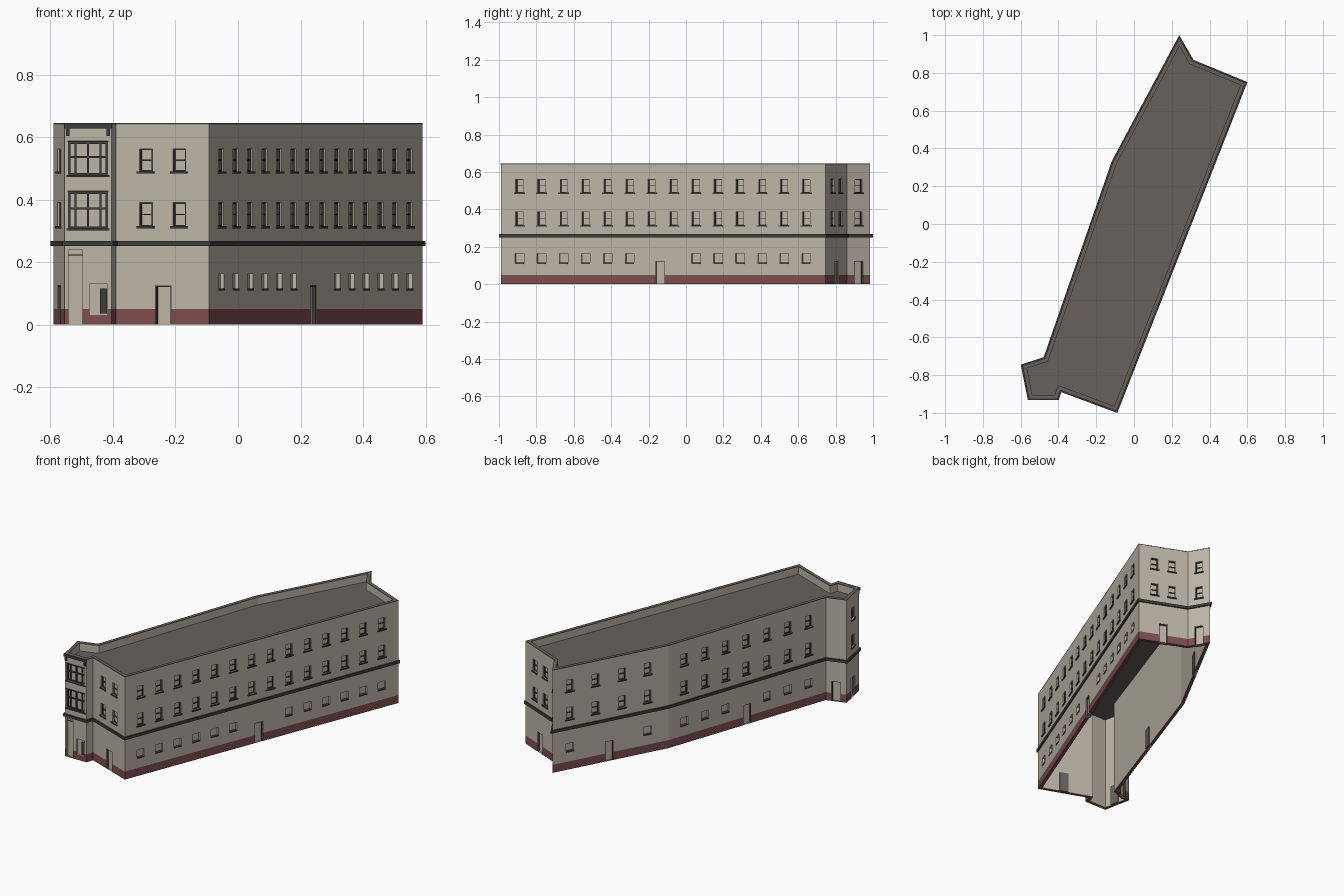
import bpy, bmesh
from mathutils import Vector

if "Cube" in bpy.data.objects:
    bpy.data.objects.remove(bpy.data.objects["Cube"])


def material(name, rgb):
    m = bpy.data.materials.new(name)
    m.use_nodes = True
    m.diffuse_color = (*rgb, 1)
    m.node_tree.nodes["Principled BSDF"].inputs["Base Color"].default_value = (*rgb, 1)
    return m


WALL = material("beige render", (0.51, 0.465, 0.39))
BASE = material("red plinth", (0.21, 0.075, 0.08))
ROOF = material("grey roof", (0.135, 0.12, 0.11))
TRIM = material("dark trim", (0.05, 0.048, 0.043))

TOP, ROOF_Z, PLINTH, THICK, RECESS = 0.645, 0.595, 0.05, 0.02, 0.013

# Footprint, counter-clockwise from the front corner
OUTLINE = [Vector(p) for p in (
    (-0.093, -0.99), (0.59, 0.747), (0.31, 0.862), (0.24, 0.983), (-0.11, 0.33),
    (-0.472, -0.712), (-0.59, -0.75), (-0.555, -0.925), (-0.405, -0.925), (-0.39, -0.88))]
N = len(OUTLINE)


def finish(name, bm, mats):
    bmesh.ops.remove_doubles(bm, verts=bm.verts, dist=1e-5)
    me = bpy.data.meshes.new(name)
    bm.to_mesh(me)
    bm.free()
    for m in mats:
        me.materials.append(m)
    ob = bpy.data.objects.new(name, me)
    bpy.context.collection.objects.link(ob)
    return ob


def face(bm, pts, mat=0):
    f = bm.faces.new([bm.verts.new(p) for p in pts])
    f.material_index = mat
    return f


def offset(dist):
    """Mitred copy of the outline, positive outwards."""
    pts = []
    for i, p in enumerate(OUTLINE):
        a = (p - OUTLINE[i - 1]).normalized()
        b = (OUTLINE[(i + 1) % N] - p).normalized()
        n1, n2 = Vector((a.y, -a.x)), Vector((b.y, -b.x))
        pts.append(p + (n1 + n2) * dist / (1 + n1.dot(n2)))
    return pts


def ring(name, out, inn, z0, z1, mat):
    bm = bmesh.new()
    o, n = offset(out), offset(inn)
    for i in range(N):
        j = (i + 1) % N
        loop = [(o, z0), (o, z1), (n, z1), (n, z0)]
        for k in range(4):
            (p, za), (q, zb) = loop[k], loop[(k + 1) % 4]
            face(bm, [(*p[i], za), (*p[j], za), (*q[j], zb), (*q[i], zb)])
    return finish(name, bm, [mat])


class Wall:
    """Places things by distance along the wall, outward depth and height."""

    def __init__(self, i):
        self.a = OUTLINE[i]
        d = OUTLINE[(i + 1) % N] - self.a
        self.length = d.length
        self.t = d.normalized()
        self.n = Vector((self.t.y, -self.t.x))
        self.holes = []

    def at(self, u, d, z):
        p = self.a + self.t * u + self.n * d
        return (p.x, p.y, z)

    def box(self, bm, u0, u1, d0, d1, z0, z1):
        v = [bm.verts.new(self.at(u, d, z)) for z in (z0, z1)
             for u, d in ((u0, d1), (u0, d0), (u1, d0), (u1, d1))]
        for q in ((3, 2, 1, 0), (4, 5, 6, 7), (0, 1, 5, 4), (1, 2, 6, 5), (2, 3, 7, 6), (3, 0, 4, 7)):
            bm.faces.new([v[k] for k in q])

    def build(self, bm):
        us = sorted({0, self.length} | {u for h in self.holes for u in h[:2]})
        zs = sorted({0, PLINTH, TOP} | {z for h in self.holes for z in h[2:]})
        for u0, u1 in zip(us, us[1:]):
            for z0, z1 in zip(zs, zs[1:]):
                u, z = (u0 + u1) / 2, (z0 + z1) / 2
                if not any(h[0] < u < h[1] and h[2] < z < h[3] for h in self.holes):
                    face(bm, [self.at(u0, 0, z0), self.at(u1, 0, z0),
                              self.at(u1, 0, z1), self.at(u0, 0, z1)], int(z < PLINTH))
        for u0, u1, z0, z1 in self.holes:
            c = [(u0, z0), (u1, z0), (u1, z1), (u0, z1)]
            face(bm, [self.at(u, -RECESS, z) for u, z in c])
            for k in range(4):
                (ua, za), (ub, zb) = c[k], c[(k + 1) % 4]
                face(bm, [self.at(ua, 0, za), self.at(ub, 0, zb),
                          self.at(ub, -RECESS, zb), self.at(ua, -RECESS, za)])


walls = [Wall(i) for i in range(N)]
frames, sills, door_frames, door_backs = (bmesh.new() for _ in range(4))


def bars(w, bm, u0, u1, z0, z1, b, uprights=(), rails=()):
    """Frame with optional uprights and rails at fractions of the opening."""
    d0, d1 = -RECESS, -0.006
    for u in [u0, u1 - b] + [u0 + (u1 - u0) * f - b / 2 for f in uprights]:
        w.box(bm, u, u + b, d0, d1, z0, z1)
    for z in [z0, z1 - b] + [z0 + (z1 - z0) * f - b / 2 for f in rails]:
        w.box(bm, u0, u1, d0, d1, z, z + b)


def sash_window(w, t, z0, z1):
    u, h = t * w.length, 0.022
    h = min(h, w.length * 0.25)
    w.holes.append((u - h, u + h, z0, z1))
    bars(w, frames, u - h, u + h, z0, z1, 0.004, rails=(0.5,))
    w.box(sills, u - h - 0.007, u + h + 0.007, -RECESS, 0.007, z0 - 0.007, z0)


def low_window(w, t):
    u, h = t * w.length, 0.025
    w.holes.append((u - h, u + h, 0.11, 0.163))
    w.box(sills, u - h, u + h, -RECESS, 0.004, 0.109, 0.115)


def door(w, t, h=0.027):
    u, z = t * w.length, 0.125
    w.holes.append((u - h, u + h, 0, z))
    for a, b, z0 in ((-h, 0.003 - h, 0), (h - 0.003, h, 0), (-h, h, z - 0.004)):
        w.box(door_frames, u + a, u + b, -RECESS, -0.002, z0, z)
    w.box(door_backs, u - h, u + h, -THICK - 0.006, -THICK + 0.002, 0, z)


def spread(a, b, n):
    return [a + (b - a) * i / (n - 1) for i in range(n)]


# Per wall: upper windows, ground windows, doors
long_side, back_side = spread(0.0575, 0.94, 14), spread(0.1, 0.89, 7)
LAYOUT = {
    0: (long_side, long_side[:6] + long_side[8:], [0.49]),
    1: ([0.32, 0.68], [], [0.5]),
    2: ([0.5], [], [0.5]),
    3: ([0.15, 0.37, 0.6, 0.82], [0.15, 0.82], [0.49]),
    4: (back_side, back_side[:3] + back_side[4:], [0.5]),
    5: ([], [], [0.5]),
    6: ([0.5], [], [0.5]),
    9: ([0.32, 0.68], [], [0.51]),
}
for i, (upper, ground, doors) in LAYOUT.items():
    for t in upper:
        sash_window(walls[i], t, 0.49, 0.562)
        sash_window(walls[i], t, 0.315, 0.39)
    for t in ground:
        low_window(walls[i], t)
    for t in doors:
        door(walls[i], t)

# Corner bay: two large windows, tall doorway and shop opening
bay = walls[7]
bay_trim = bmesh.new()
for z0, z1 in ((0.478, 0.585), (0.307, 0.425)):
    bay.holes.append((0.012, 0.138, z0, z1))
    bars(bay, bay_trim, 0.012, 0.138, z0, z1, 0.007, (0.18, 0.5, 0.82), (0.55,))
    bay.box(bay_trim, 0.006, 0.144, -RECESS, 0.006, z0 - 0.006, z0)
    bay.box(bay_trim, 0.01, 0.14, -0.002, 0.004, z1, z1 + 0.004)
bay.holes += [(0.012, 0.058, 0, 0.24), (0.08, 0.138, 0.03, 0.13)]
bay.box(bay_trim, 0.012, 0.058, -RECESS, -0.008, 0.222, 0.225)
bay.box(bay_trim, 0.113, 0.136, -RECESS, -0.006, 0.036, 0.115)
bay.box(bay_trim, -0.002, 0.152, -0.002, 0.008, 0.628, TOP)
for u in (0.004, 0.134):
    bay.box(bay_trim, u, u + 0.012, -0.002, 0.007, 0.603, 0.628)
finish("bay_trim", bay_trim, [TRIM])

# Outer walls, then inner lining and foot of the walls
facade = bmesh.new()
inner = offset(-THICK)
for i, w in enumerate(walls):
    w.build(facade)
    j = (i + 1) % N
    p, q = inner[i], inner[j]
    face(facade, [(*q, 0), (*p, 0), (*p, TOP), (*q, TOP)])
    face(facade, [(*OUTLINE[j], 0), (*OUTLINE[i], 0), (*p, 0), (*q, 0)], 1)
finish("walls", facade, [WALL, BASE])

finish("window_frames", frames, [TRIM])
finish("window_sills", sills, [TRIM])
finish("door_frames", door_frames, [TRIM])
finish("door_backs", door_backs, [ROOF])

# String course, parapet coping and flat roof
ring("string_course", 0.008, -0.002, 0.251, 0.268, TRIM)
ring("coping", 0.0005, -THICK - 0.0005, TOP - 0.004, TOP, ROOF)
roof = bmesh.new()
face(roof, [(*p, ROOF_Z) for p in inner])
bmesh.ops.triangulate(roof, faces=roof.faces[:])
finish("roof", roof, [ROOF])
